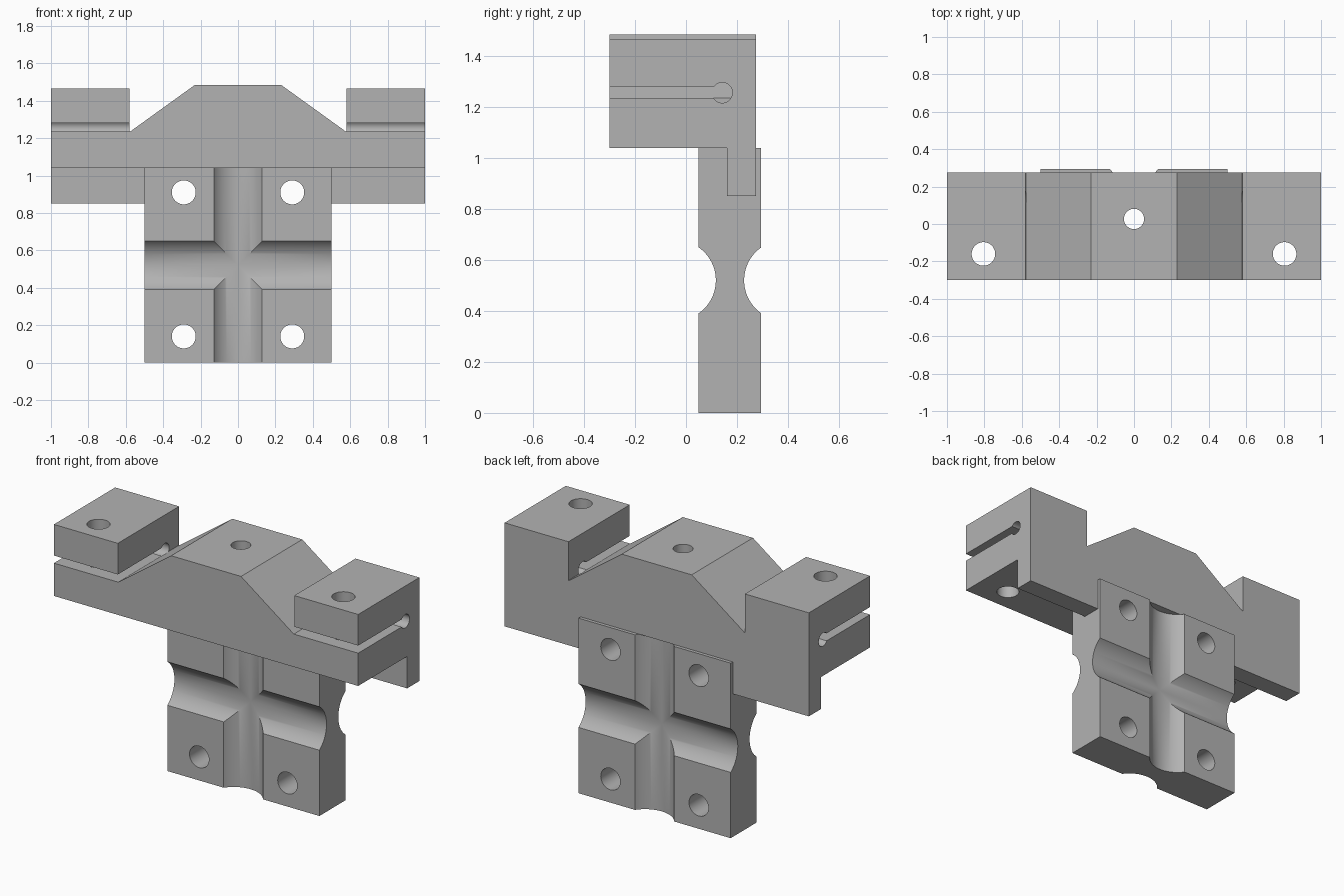
import bpy, bmesh, math
from mathutils import Matrix, Vector

cube = bpy.data.objects.get("Cube")
if cube:
    bpy.data.objects.remove(cube, do_unlink=True)

grey = bpy.data.materials.new("plain grey")
grey.use_nodes = True
colour = (0.45, 0.45, 0.45, 1)
grey.diffuse_color = colour
grey.node_tree.nodes["Principled BSDF"].inputs["Base Color"].default_value = colour


def make(name, bm):
    bmesh.ops.recalc_face_normals(bm, faces=bm.faces)
    mesh = bpy.data.meshes.new(name)
    bm.to_mesh(mesh)
    bm.free()
    mesh.materials.append(grey)
    ob = bpy.data.objects.new(name, mesh)
    bpy.context.collection.objects.link(ob)
    return ob


def box(name, low, high):
    bm = bmesh.new()
    low, high = Vector(low), Vector(high)
    bmesh.ops.create_cube(bm, size=1)
    for v in bm.verts:
        v.co = (low + high) / 2 + v.co * (high - low)
    return make(name, bm)


def rod(name, centre, radius, length, axis, sides=48):
    bm = bmesh.new()
    turn = {"X": Matrix.Rotation(math.pi / 2, 4, "Y"),
            "Y": Matrix.Rotation(math.pi / 2, 4, "X"),
            "Z": Matrix.Identity(4)}[axis]
    bmesh.ops.create_cone(bm, cap_ends=True, segments=sides, radius1=radius,
                          radius2=radius, depth=length,
                          matrix=Matrix.Translation(centre) @ turn)
    return make(name, bm)


def combine(target, tool, operation="DIFFERENCE"):
    mod = target.modifiers.new(operation.lower(), "BOOLEAN")
    mod.operation, mod.solver, mod.object = operation, "EXACT", tool
    bpy.context.view_layer.objects.active = target
    bpy.ops.object.modifier_apply(modifier=mod.name)
    bpy.data.objects.remove(tool, do_unlink=True)


# Upright plate with the wide rear flange
FRONT, BACK, JOIN = 0.05, 0.295, 1.04
body = box("bracket_body", (-0.5, FRONT, 0), (0.5, BACK, JOIN))
combine(body, box("rear_flange", (-1, 0.16, 0.85), (1, 0.275, JOIN)), "UNION")

# Crossing round grooves on both faces of the plate
R, DEPTH = 0.158, 0.067
for y in (FRONT + DEPTH - R, BACK - DEPTH + R):
    combine(body, rod("level_groove", (0, y, 0.52), R, 3, "X", 96))
    combine(body, rod("upright_groove", (0, y, 0.5), R, 3, "Z", 96))

# Bolt holes through the plate
for x in (-0.29, 0.29):
    for z in (0.14, 0.91):
        combine(body, rod("plate_hole", (x, 0.2, z), 0.064, 1, "Y"))

# Beam with a raised middle and a clamp block at each end
half = [(0.23, 1.485), (0.577, 1.235), (0.58, 1.235), (0.58, 1.465),
        (1, 1.465), (1, JOIN)]
outline = half + [(-x, z) for x, z in reversed(half)]
bm = bmesh.new()
face = bm.faces.new([bm.verts.new((x, -0.3, z)) for x, z in outline])
moved = bmesh.ops.extrude_face_region(bm, geom=[face])["geom"]
bmesh.ops.translate(bm, vec=(0, 0.575, 0),
                    verts=[v for v in moved if isinstance(v, bmesh.types.BMVert)])
beam = make("beam", bm)

# Clamp slots, round slot ends and upright holes
for s in (-1, 1):
    a, b = sorted((s * 0.577, s * 1.1))
    combine(beam, box("clamp_slot", (a, -0.4, 1.235), (b, 0.14, 1.28)))
    combine(beam, rod("slot_end", ((a + b) / 2, 0.142, 1.256), 0.04, b - a, "X"))
    combine(beam, rod("clamp_hole", (s * 0.805, -0.16, 1.2), 0.063, 2, "Z"))
combine(beam, rod("centre_hole", (0, 0.027, 1.2), 0.054, 2, "Z"))
combine(body, beam, "UNION")

# Merge flat areas and smooth the round surfaces
bm = bmesh.new()
bm.from_mesh(body.data)
bmesh.ops.remove_doubles(bm, verts=bm.verts, dist=0.0001)
bmesh.ops.dissolve_limit(bm, angle_limit=0.002, verts=bm.verts, edges=bm.edges)
bm.to_mesh(body.data)
bm.free()
bpy.ops.object.select_all(action="DESELECT")
body.select_set(True)
bpy.context.view_layer.objects.active = body
bpy.ops.object.shade_smooth_by_angle(angle=math.radians(30))
